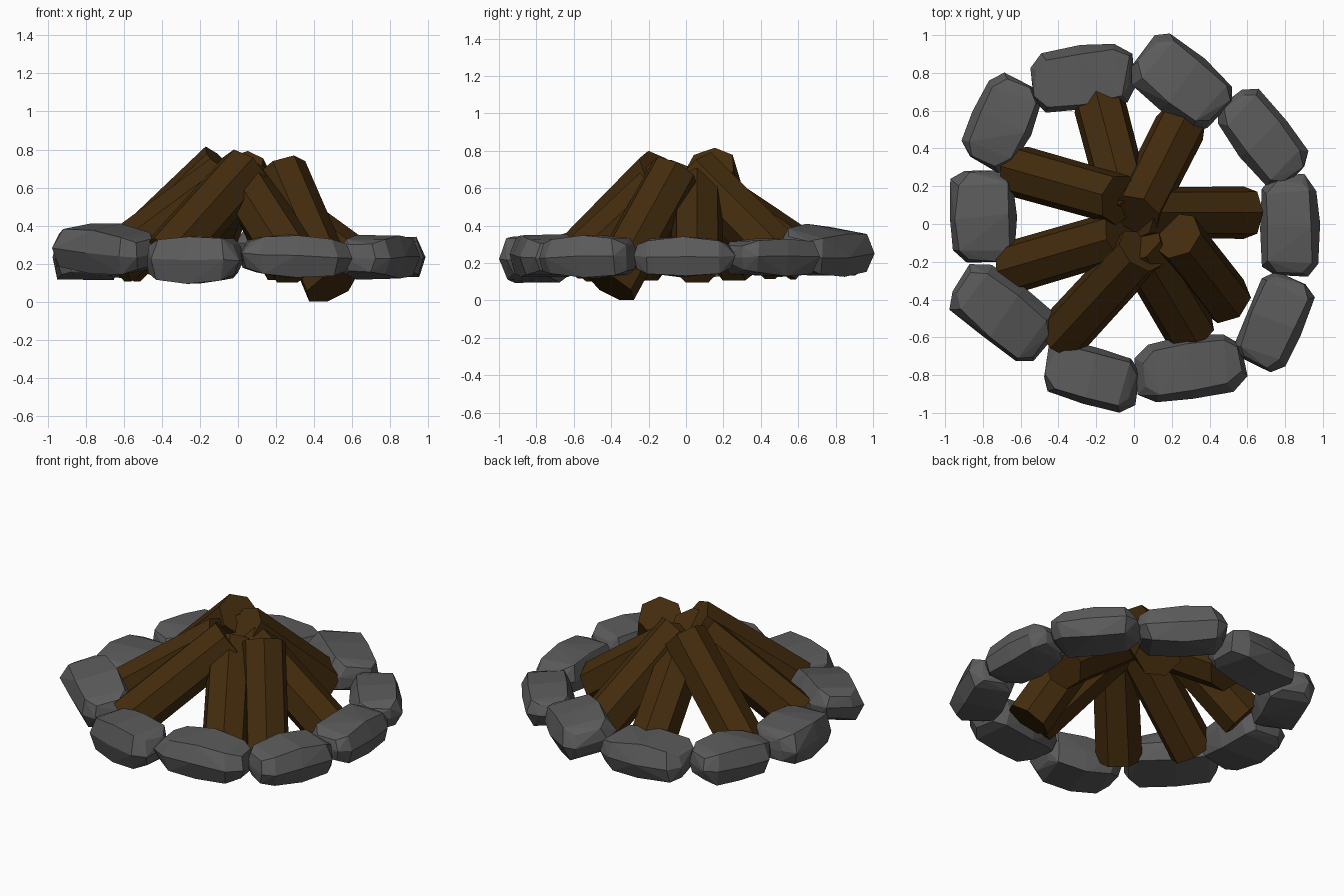
import bpy, bmesh, math, random
from mathutils import Vector, Matrix

if "Cube" in bpy.data.objects:
    bpy.data.objects.remove(bpy.data.objects["Cube"])

random.seed(4)


def material(name, rgb):
    m = bpy.data.materials.new(name)
    m.diffuse_color = (*rgb, 1)
    m.use_nodes = True
    m.node_tree.nodes["Principled BSDF"].inputs["Base Color"].default_value = m.diffuse_color
    return m


STONE = material("stone_grey", (0.105, 0.105, 0.105))
WOOD = material("wood_brown", (0.057, 0.025, 0.004))


def finish(bm, name, mat):
    bmesh.ops.recalc_face_normals(bm, faces=bm.faces[:])
    me = bpy.data.meshes.new(name)
    bm.to_mesh(me)
    bm.free()
    me.materials.append(mat)
    ob = bpy.data.objects.new(name, me)
    bpy.context.collection.objects.link(ob)


def stone(name, x, y, angle, length, width, z0, z1, tilt=0, roll=0):
    # faceted boulder: wide middle outline, smaller outlines above and below
    bm = bmesh.new()
    # u, v, height factor
    outline = [(0.5, 0.27, 0.62), (0.38, 0.47, 0.85), (0, 0.5, 1.0)]
    for level, scale in ((-0.5, 0.78), (0.0, 1.0), (0.5, 0.78)):
        for u, v, h in outline:
            for su in (-1, 1):
                for sv in (-1, 1):
                    if u == 0 and su < 0:
                        continue
                    j = [random.uniform(-0.03, 0.03) for _ in range(3)]
                    bm.verts.new(((u * su * (scale * 0.4 + 0.6) + j[0]) * length,
                                  (v * sv * scale + j[1]) * width,
                                  (level * h + j[2]) * (z1 - z0)))
    hull = bmesh.ops.convex_hull(bm, input=bm.verts[:])
    bmesh.ops.delete(bm, geom=list({g for g in hull["geom_interior"] + hull["geom_unused"]
                                    if isinstance(g, bmesh.types.BMVert)}), context='VERTS')
    bmesh.ops.dissolve_limit(bm, angle_limit=math.radians(4),
                             verts=bm.verts[:], edges=bm.edges[:])
    bm.transform(Matrix.Translation((x, y, (z0 + z1) / 2))
                 @ Matrix.Rotation(math.radians(angle), 4, 'Z')
                 @ Matrix.Rotation(math.radians(tilt), 4, 'Y')
                 @ Matrix.Rotation(math.radians(roll), 4, 'X'))
    finish(bm, name, STONE)


def log(name, foot, top, radius=0.142):
    # seven-sided log between two axis points
    a, b = Vector(foot), Vector(top)
    d = b - a
    bm = bmesh.new()
    bmesh.ops.create_cone(bm, cap_ends=True, segments=7, radius1=radius,
                          radius2=radius * 0.97, depth=d.length)
    bm.transform(Matrix.Translation((a + b) / 2)
                 @ d.to_track_quat('Z', 'Y').to_matrix().to_4x4())
    finish(bm, name, WOOD)


# ring of stones: x, y, angle, length, width, bottom, top, tilt, roll
stones = [
    (0.825, -0.015, 91, 0.53, 0.31, 0.13, 0.34),
    (0.68, 0.455, -51, 0.53, 0.30, 0.13, 0.335),
    (0.25, 0.745, -40, 0.54, 0.36, 0.15, 0.385, 2, -10),
    (-0.275, 0.775, 8, 0.55, 0.34, 0.13, 0.35),
    (-0.70, 0.535, 66, 0.48, 0.32, 0.13, 0.355),
    (-0.80, 0.04, 91, 0.50, 0.36, 0.12, 0.34),
    (-0.69, -0.47, -39, 0.58, 0.34, 0.165, 0.39, 6, 8),
    (-0.225, -0.80, -15, 0.50, 0.31, 0.10, 0.345),
    (0.295, -0.76, 9, 0.56, 0.33, 0.13, 0.35, 2),
    (0.74, -0.515, 67, 0.52, 0.31, 0.12, 0.345),
]
for i, s in enumerate(stones):
    stone(f"ring_stone_{i + 1}", *s)

# logs leaning together: foot, top
logs = [
    ((-0.185, 0.64, 0.22), (-0.03, 0.05, 0.62)),
    ((0.25, 0.525, 0.21), (0.01, 0.05, 0.69)),
    ((0.60, 0.06, 0.20), (0.03, 0.06, 0.62)),
    ((0.487, -0.40, 0.075), (0.225, -0.06, 0.69)),
    ((0.30, -0.57, 0.20), (0.02, -0.10, 0.64)),
    ((-0.385, -0.595, 0.22), (0.035, -0.14, 0.69)),
    ((-0.65, -0.23, 0.21), (-0.07, -0.06, 0.64)),
    ((-0.615, 0.28, 0.20), (-0.08, 0.13, 0.715)),
]
for i, (f, t) in enumerate(logs):
    log(f"log_{i + 1}", f, t)
